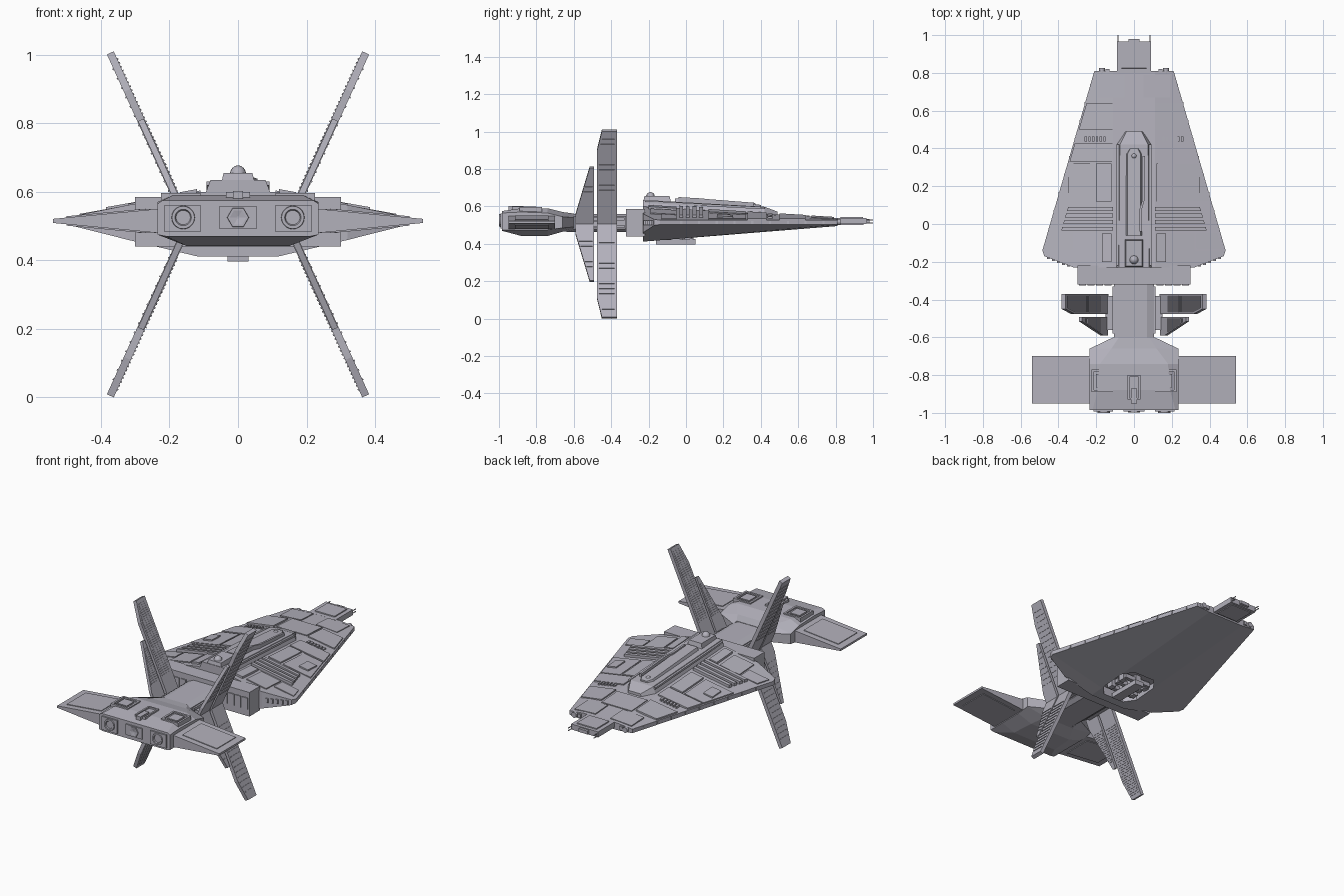
import bpy, bmesh, math
from mathutils import Vector

if "Cube" in bpy.data.objects:
    bpy.data.objects.remove(bpy.data.objects["Cube"])

grey = bpy.data.materials.new("hull_grey")
grey.use_nodes = True
colour = (0.45, 0.44, 0.50, 1)
grey.diffuse_color = colour
grey.node_tree.nodes["Principled BSDF"].inputs["Base Color"].default_value = colour
MID = 0.505  # height of the symmetry plane of the fins


def build(name, lofts, mirror=False, smooth=False):
    """Make one object from lofts (lists of equal rings), optionally mirrored in x."""
    bm = bmesh.new()
    for side in ((1, -1) if mirror else (1,)):
        for rings in lofts:
            vs = [[bm.verts.new((p[0] * side, p[1], p[2])) for p in r] for r in rings]
            n = len(vs[0])
            for a, b in zip(vs, vs[1:]):
                for i in range(n):
                    j = (i + 1) % n
                    bm.faces.new((a[i], a[j], b[j], b[i]))
            bm.faces.new(vs[0])
            bm.faces.new(vs[-1])
    bmesh.ops.recalc_face_normals(bm, faces=bm.faces)
    mesh = bpy.data.meshes.new(name)
    bm.to_mesh(mesh)
    bm.free()
    mesh.materials.append(grey)
    ob = bpy.data.objects.new(name, mesh)
    bpy.context.collection.objects.link(ob)
    if smooth:
        bpy.ops.object.select_all(action='DESELECT')
        ob.select_set(True)
        bpy.context.view_layer.objects.active = ob
        bpy.ops.object.shade_smooth_by_angle()
    return ob


def box(x0, x1, y0, y1, z0, z1, inset=0):
    def ring(z, i):
        return [(x0 + i, y0 + i, z), (x1 - i, y0 + i, z), (x1 - i, y1 - i, z), (x0 + i, y1 - i, z)]
    return [ring(z0, 0), ring(z1, inset)]


def frame(x0, x1, y0, y1, z0, z1, t):
    return [box(x0, x1, y0, y0 + t, z0, z1), box(x0, x1, y1 - t, y1, z0, z1),
            box(x0, x0 + t, y0 + t, y1 - t, z0, z1), box(x1 - t, x1, y0 + t, y1 - t, z0, z1)]


def tube(cx, cz, profile, n=16):
    """Rings around the y axis; profile is (y, radius) pairs."""
    return [[(cx + r * math.cos(2 * math.pi * i / n), y, cz + r * math.sin(2 * math.pi * i / n))
             for i in range(n)] for y, r in profile]


def dome(cx, cy, z, r, h, n=16):
    return [[(cx + r * math.cos(t) * math.cos(2 * math.pi * i / n),
              cy + r * math.cos(t) * math.sin(2 * math.pi * i / n), z + h * math.sin(t))
             for i in range(n)] for t in (0, 0.4, 0.8, 1.2, 1.5)]


# Main hull: a long wedge with a flat crest
def half_width(y):
    return 0.21 + (0.81 - y) * 0.29


def crest(y):
    return 0.537 + (0.81 - y) * 0.06


def belly(y):
    return 0.495 - (0.81 - y) * 0.08


def deck(x, y):
    f = max(0, (x - 0.11) / (half_width(y) - 0.11))
    return crest(y) + (0.527 - crest(y)) * f


def hull_ring(y, w):
    f = (w - 0.11) / (half_width(y) - 0.11)
    top = crest(y) + (0.527 - crest(y)) * f
    low = belly(y) + (0.503 - belly(y)) * f
    half = [(0.11, crest(y)), (w, top), (w, low), (0.12, belly(y))]
    return [(x, y, z) for x, z in half] + [(-x, y, z) for x, z in reversed(half)]


hull = build("main_hull", [[hull_ring(-0.23, 0.32), hull_ring(-0.17, 0.475),
                            hull_ring(-0.14, 0.485), hull_ring(0.81, 0.21)]])

# Hangar recess cut in the belly, with cross-shaped docking gear
cutter = build("hangar_cutter", [[[(x, y, z) for x, y in ((-0.12, -0.12), (-0.07, -0.18), (0.07, -0.18),
               (0.12, -0.12), (0.12, 0.03), (0.07, 0.09), (-0.07, 0.09), (-0.12, 0.03))]
               for z in (0.35, 0.465)]])
cut = hull.modifiers.new("hangar", 'BOOLEAN')
cut.object = cutter
cut.solver = 'EXACT'
bpy.context.view_layer.objects.active = hull
bpy.ops.object.modifier_apply(modifier="hangar")
bpy.data.objects.remove(cutter)
build("hangar_gear", [box(-0.03, 0.03, -0.16, 0.05, 0.397, 0.425), box(-0.02, 0.02, -0.15, 0.04, 0.425, 0.47)]
      + [box(-0.09, 0.09, y, y + 0.025, 0.425, 0.45) for y in (-0.13, -0.06, 0.01)])
build("hangar_blocks", [box(0.065, 0.095, y, y + 0.04, 0.42, 0.47) for y in (-0.12, -0.02)], mirror=True)


# Raised deck plates that follow the sloping deck
def plate(x0, x1, y0, y1, h=0.007, margin=None):
    """Plate on the deck; with a margin its outer edge follows the hull edge."""
    xa, xb = (x1, x1) if margin is None else (half_width(y0) - margin, half_width(y1) - margin)
    pts = [(x0, y0), (xa, y0), (xb, y1), (x0, y1)]
    return [[(x, y, deck(x, y) + k) for x, y in pts] for k in (-0.008, h)]


build("deck_plates", [
    plate(0.115, 0, 0.50, 0.64, 0.008, 0.008), plate(0.115, 0, 0.33, 0.43, 0.008, 0.008),
    plate(0.12, 0.20, 0.12, 0.32, 0.009), plate(0.215, 0, 0.12, 0.32, 0.006, 0.01),
    plate(0.29, 0.35, 0.165, 0.25, 0.014), plate(0.12, 0.17, -0.20, -0.05, 0.012),
    plate(0.19, 0.32, -0.19, -0.05, 0.006), plate(0.33, 0, -0.13, -0.05, 0.005, 0.02),
    plate(0.05, 0.19, 0.67, 0.79, 0.006), plate(0.0, 0.1, 0.51, 0.66, 0.005)], mirror=True)
build("deck_ribs", [plate(0.11, 0, y, y + 0.02, 0.016, 0.07) for y in (-0.035, 0.0, 0.035, 0.07)], mirror=True)
build("deck_slats", [plate(x, x + 0.012, 0.437, 0.463, 0.01) for x in (0.15, 0.17, 0.19, 0.21, 0.23, 0.25)],
      mirror=True)

# Blocks along the hull edge and across the rear chamfer
edge = []
for i in range(9):
    y = -0.08 + i * 0.095
    w = half_width(y + 0.06)
    edge.append(box(w - 0.03, w + 0.003, y, y + 0.06, 0.507, 0.523))
for i in range(5):
    x = 0.34 + i * 0.026
    y = -0.23 + (x - 0.32) * 0.387
    edge.append(box(x, x + 0.016, y - 0.004, y + 0.03, 0.5, 0.525))
build("edge_blocks", edge, mirror=True)

# Nose
build("nose", [box(-0.09, 0.09, 0.80, 0.965, 0.505, 0.538), box(-0.07, 0.07, 0.82, 0.95, 0.50, 0.544, 0.005),
               box(-0.03, 0.03, 0.96, 0.98, 0.512, 0.532)])
build("nose_prongs", [box(0.083, 0.087, 0.95, 1.0, z, z + 0.004) for z in (0.51, 0.525)], mirror=True)
build("bow_barrels", [tube(0.17, 0.516, [(0.79, 0.016), (0.825, 0.016)], 12), box(0.13, 0.15, 0.80, 0.82, 0.505, 0.527)],
      mirror=True)


# Superstructure, spine and domes
def ridge(stations):
    """Stations are (y, base half width, top half width, base height, top height)."""
    return [[(-b, y, z0), (b, y, z0), (t, y, z1), (-t, y, z1)] for y, b, t, z0, z1 in stations]


build("superstructure", [ridge([(-0.23, 0.105, 0.08, 0.57, 0.635), (0.42, 0.10, 0.075, 0.54, 0.598),
                                (0.49, 0.05, 0.04, 0.54, 0.572)])])
build("spine", [ridge([(-0.06, 0.05, 0.035, 0.60, 0.643), (0.37, 0.05, 0.035, 0.58, 0.612),
                       (0.40, 0.025, 0.02, 0.58, 0.608)])])
build("spine_pipe", [[[(x + dx, y, z) for dx, z in ((0, 0.6), (0.012, 0.6), (0.012, top), (0, top))]
                      for x, y, top in ((0.03, -0.04, 0.65), (0.03, 0.08, 0.643), (0.045, 0.13, 0.638),
                                        (0.045, 0.36, 0.62))]])
build("rear_cell", [box(-0.05, 0.05, -0.23, -0.08, 0.62, 0.655, 0.008)])
build("side_rails", [[[(x, y, z + s) for x, s in ((0.08, 0), (0.092, 0), (0.092, 0.012), (0.08, 0.012))]
                      for y, z in ((-0.22, 0.618), (0.42, 0.585))]], mirror=True)
build("domes", [dome(0, -0.19, 0.65, 0.024, 0.027), dome(0, 0.36, 0.605, 0.015, 0.015)], smooth=True)

# Engine block and neck
build("engine_block", [box(-0.30, 0.30, -0.32, -0.22, 0.44, 0.585)])
build("engine_vents", [box(x, x + 0.035, -0.326, -0.31, 0.48, 0.55) for x in (0.12, 0.165, 0.21, 0.255)], mirror=True)
section = [(0.07, 0.56), (0.105, 0.545), (0.105, 0.48), (0.08, 0.462)]
section += [(-x, z) for x, z in reversed(section)]
build("neck", [[[(x, y, z) for x, z in section] for y in (-0.64, -0.30)]])
build("neck_pipes", [box(0.10, 0.115, -0.58, -0.33, z, z + 0.015) for z in (0.485, 0.525)], mirror=True)
build("fin_hubs", [box(0.10, 0.15, -0.56, -0.38, 0.49, 0.52)], mirror=True)

# Crossed fins with louvres
along = Vector((0.414, 0, 0.91))
across = Vector((-0.91, 0, 0.414))


def fin_solid(profile, k0, k1, up):
    """Prism from (distance along fin, y) points between two offsets across the fin."""
    rings = []
    for k in (k0, k1):
        ring = [Vector((0.145, y, 0)) + along * s + across * k for s, y in profile]
        rings.append([(p.x, p.y, MID + up * p.z) for p in ring])
    return rings


def louvres(start, end, step, k0, k1, up, span):
    out = []
    for i in range(int((end - start) / step)):
        s = start + i * step
        y0, y1 = span(s)
        out.append(fin_solid([(s, y0), (s + 0.005, y0), (s + 0.005, y1), (s, y1)], k0, k1, up))
    return out


main = [(0, -0.477), (0.43, -0.477), (0.55, -0.45), (0.55, -0.37), (0, -0.37)]
minor = [(0, -0.59), (0.06, -0.59), (0.335, -0.515), (0.335, -0.493), (0, -0.493)]


def main_span(s):
    return -0.465 + max(0, s - 0.43) * 0.22, -0.382


def minor_span(s):
    return -0.583 + max(0, s - 0.06) * 0.27, -0.5


for up, label in ((1, "upper"), (-1, "lower")):
    build(label + "_main_fins", [fin_solid(main, -0.011, 0.011, up)], mirror=True)
    build(label + "_minor_fins", [fin_solid(minor, -0.009, 0.009, up)], mirror=True)
    build(label + "_louvres", louvres(0.11, 0.54, 0.0125, 0.01, 0.014, up, main_span)
          + louvres(0.11, 0.53, 0.03, -0.014, -0.01, up, main_span)
          + louvres(0.10, 0.31, 0.0125, 0.008, 0.012, up, minor_span)
          + louvres(0.10, 0.31, 0.03, -0.012, -0.008, up, minor_span), mirror=True)


# Forward head
def head_ring(y, w, t, top, side, low, bot, b):
    half = [(t, top), (w, side), (w, low), (b, bot)]
    return [(x, y, z) for x, z in half] + [(-x, y, z) for x, z in reversed(half)]


build("head", [[head_ring(-0.985, 0.235, 0.22, 0.575, 0.565, 0.475, 0.47, 0.21),
                head_ring(-0.88, 0.235, 0.19, 0.59, 0.57, 0.475, 0.442, 0.15),
                head_ring(-0.74, 0.235, 0.18, 0.59, 0.565, 0.475, 0.442, 0.14),
                head_ring(-0.66, 0.235, 0.12, 0.57, 0.545, 0.485, 0.465, 0.10),
                head_ring(-0.60, 0.11, 0.08, 0.562, 0.54, 0.49, 0.465, 0.08)]])
build("head_top_pads", frame(0.11, 0.225, -0.89, -0.77, 0.57, 0.597, 0.012)
      + [box(0.135, 0.2, -0.865, -0.795, 0.57, 0.596)], mirror=True)
build("head_top_hatch", frame(-0.035, 0.035, -0.93, -0.80, 0.57, 0.599, 0.01)
      + [box(-0.015, 0.015, -0.95, -0.87, 0.57, 0.602)])
build("head_side_ports", [box(0.11, 0.215, -0.993, -0.98, 0.482, 0.562),
                          tube(0.16, 0.525, [(-0.98, 0.036), (-1.0, 0.033), (-1.0, 0.024), (-0.994, 0.021)], 20)],
      mirror=True)
build("head_centre_port", [box(-0.055, 0.055, -0.992, -0.98, 0.493, 0.557),
                           tube(0, 0.525, [(-0.98, 0.034), (-0.997, 0.031), (-0.997, 0.024), (-0.993, 0.004)], 6)])


# Head wings: tapered slabs with a raised border panel
def wing_slab(x0, x1, y0, y1, lift):
    rings = []
    for x in (x0, x1):
        h = 0.006 + (0.54 - x) * 0.095 + lift
        rings.append([(x, y0, 0.515 - h), (x, y1, 0.515 - h), (x, y1, 0.515 + h), (x, y0, 0.515 + h)])
    return rings


build("head_wings", [wing_slab(0.22, 0.54, -0.95, -0.70, 0), wing_slab(0.27, 0.50, -0.915, -0.735, 0.004)],
      mirror=True)
